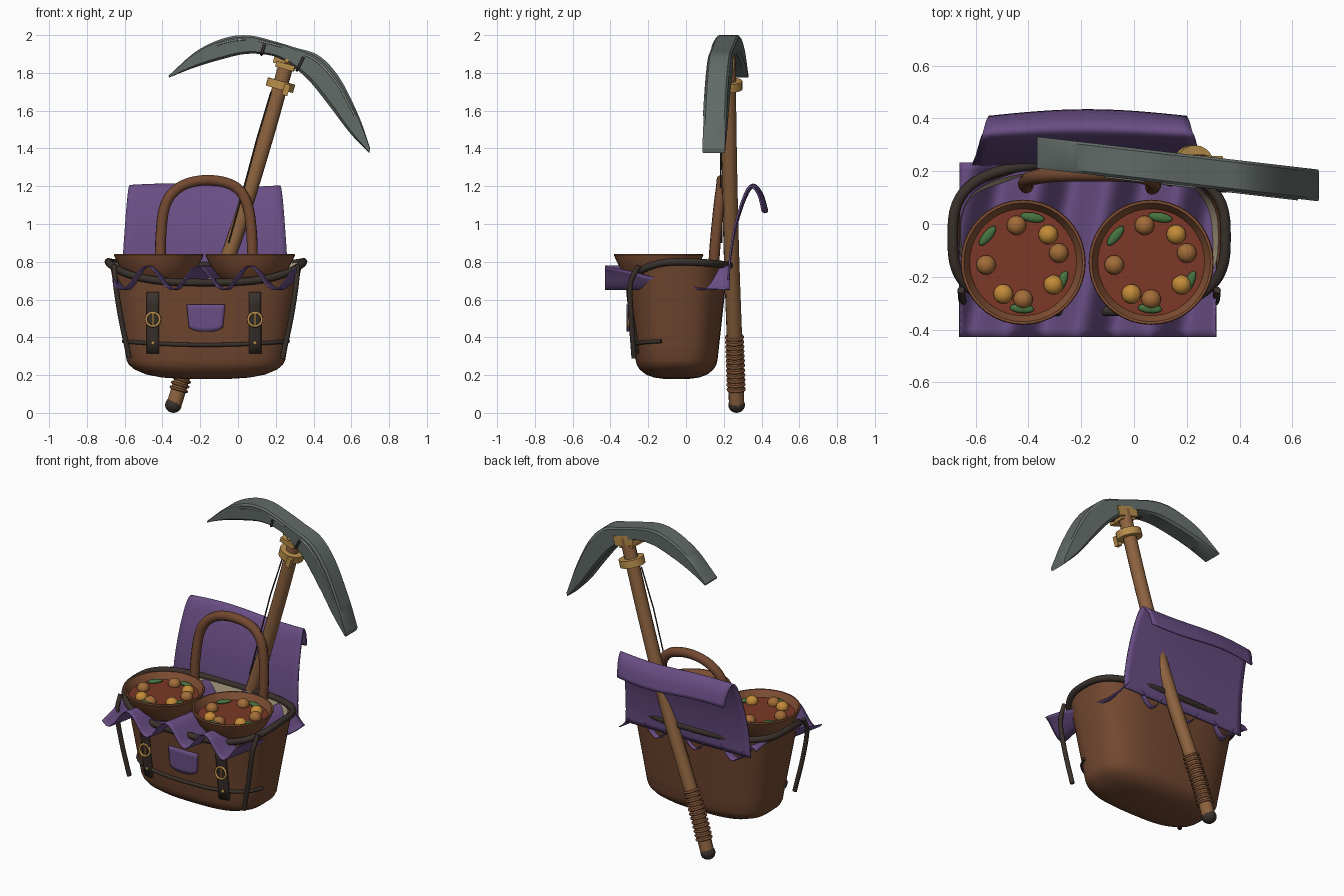
import bpy, bmesh, math
from mathutils import Vector

if "Cube" in bpy.data.objects:
    bpy.data.objects.remove(bpy.data.objects["Cube"])

CX, CY, N = -0.17, -0.05, 3.0


def mat(name, r, g, b):
    m = bpy.data.materials.new(name)
    m.diffuse_color = (r, g, b, 1)
    m.use_nodes = True
    m.node_tree.nodes["Principled BSDF"].inputs["Base Color"].default_value = m.diffuse_color
    return m


LEATHER = mat("leather", .17, .065, .03)
DARK = mat("dark_leather", .04, .03, .024)
PURPLE = mat("purple_cloth", .14, .075, .23)
LINING = mat("lining", .5, .42, .28)
WOOD = mat("wood", .27, .125, .05)
CLAY = mat("clay", .22, .08, .035)
SOUP = mat("soup", .2, .04, .02)
METAL = mat("metal", .12, .145, .135)
PALE = mat("pale_metal", .3, .32, .3)
GOLD = mat("brass", .48, .27, .07)
AMBER = mat("amber", .55, .26, .04)
RUST = mat("rust_orange", .36, .15, .04)
GREEN = mat("leaf_green", .06, .17, .05)


def finish(o, m, angle=40):
    o.data.materials.clear()
    o.data.materials.append(m)
    bpy.ops.object.select_all(action='DESELECT')
    o.select_set(True)
    bpy.context.view_layer.objects.active = o
    bpy.ops.object.shade_smooth_by_angle(angle=math.radians(angle))
    return o


def loft(name, rows, m, closed=True, caps=(True, True), thick=0, angle=40):
    """Skin rows of points; closed rows form rings, open rows form a sheet."""
    bm = bmesh.new()
    vs = [[bm.verts.new(p) for p in r] for r in rows]
    n = len(vs[0])
    for a, b in zip(vs, vs[1:]):
        for i in range(n if closed else n - 1):
            j = (i + 1) % n
            bm.faces.new((a[i], a[j], b[j], b[i]))
    if closed and caps[0]:
        bm.faces.new(vs[0][::-1])
    if closed and caps[1]:
        bm.faces.new(vs[-1])
    bmesh.ops.recalc_face_normals(bm, faces=bm.faces)
    me = bpy.data.meshes.new(name)
    bm.to_mesh(me)
    bm.free()
    o = bpy.data.objects.new(name, me)
    bpy.context.collection.objects.link(o)
    if thick:
        s = o.modifiers.new("thickness", 'SOLIDIFY')
        s.thickness, s.offset = thick, 0
    return finish(o, m, angle)


def smooth_path(pts, k=8):
    """Catmull-Rom resampling."""
    p = [Vector(q) for q in pts]
    p = [2 * p[0] - p[1]] + p + [2 * p[-1] - p[-2]]
    out = []
    for a, b, c, d in zip(p, p[1:], p[2:], p[3:]):
        for i in range(k):
            t = i / k
            out.append(.5 * (2 * b + (c - a) * t + (2 * a - 5 * b + 4 * c - d) * t * t
                             + (3 * b - a - 3 * c + d) * t ** 3))
    return out + [p[-2]]


def tube(name, pts, r, m, cyclic=False):
    cu = bpy.data.curves.new(name, 'CURVE')
    cu.dimensions, cu.bevel_depth, cu.bevel_resolution, cu.use_fill_caps = '3D', r, 3, True
    s = cu.splines.new('POLY')
    s.points.add(len(pts) - 1)
    for q, p in zip(s.points, pts):
        q.co = (*p, 1)
    s.use_cyclic_u = cyclic
    o = bpy.data.objects.new(name, cu)
    bpy.context.collection.objects.link(o)
    bpy.ops.object.select_all(action='DESELECT')
    o.select_set(True)
    bpy.context.view_layer.objects.active = o
    bpy.ops.object.convert(target='MESH')
    return finish(bpy.context.object, m, 60)


def ball(name, loc, scale, m, rot=(0, 0, 0)):
    bpy.ops.mesh.primitive_uv_sphere_add(segments=20, ring_count=12, radius=1, location=loc, rotation=rot)
    o = bpy.context.object
    o.name, o.scale = name, scale
    return finish(o, m, 60)


def box(name, loc, size, m, rot=(0, 0, 0)):
    bpy.ops.mesh.primitive_cube_add(size=1, location=loc, rotation=rot)
    o = bpy.context.object
    o.name, o.scale = name, size
    return finish(o, m)


def torus(name, loc, R, r, m, rot):
    bpy.ops.mesh.primitive_torus_add(location=loc, rotation=rot, major_radius=R, minor_radius=r,
                                     major_segments=24, minor_segments=8)
    bpy.context.object.name = name
    return finish(bpy.context.object, m, 60)


# Basket body: superellipse rings with a domed base and a rim that dips in front
def half(z):
    t = (z - .28) / .52
    return .42 + .09 * t, .217 + .055 * t


def ring(hx, hy, zf, k=64):
    out = []
    for i in range(k):
        a = 2 * math.pi * i / k
        c, s = math.cos(a), math.sin(a)
        f = lambda v: math.copysign(abs(v) ** (2 / N), v)
        out.append((CX + hx * f(c), CY + hy * f(s), zf(c, s)))
    return out


def rim_z(c, s):
    return .80 - (.11 if s < 0 else .02) * abs(s) ** 1.5


def wall(t, inset=0):
    hx, hy = half(.28 + .52 * t)
    return ring(hx - inset, hy - inset, lambda c, s: .28 + (rim_z(c, s) - .28) * t)


def front_y(x, z, off=0):
    hx, hy = half(z)
    return CY - hy * (1 - abs((x - CX) / hx) ** N) ** (1 / N) - off


base = [ring(.42 * k, .217 * k, lambda c, s, z=z: z)
        for k, z in ((.3, .18), (.55, .187), (.75, .203), (.9, .23), (.97, .255))]
loft("basket_body", base + [wall(i / 6) for i in range(7)], LEATHER, caps=(True, False))
loft("basket_lining", [wall(i / 6, .02) for i in range(7)], LINING, caps=(True, False))
tube("basket_rim", ring(.517, .28, rim_z), .02, DARK, True)

# Carrying handle
tube("basket_handle", smooth_path([(-.405, .14, .68), (-.41, .155, .9), (-.385, .175, 1.1), (-.3, .188, 1.2),
     (-.16, .19, 1.232), (-.02, .188, 1.2), (.05, .175, 1.1), (.075, .155, .9), (.07, .14, .68)]), .029, LEATHER)

# Rippled cloth lying over the basket
rows = []
for j in range(25):
    y = -.428 + .66 * j / 24
    row = []
    for i in range(73):
        x = -.66 + .97 * i / 72
        w = math.cos(2 * math.pi * (x + .62 - .2 * (y + .43)) / .27)
        row.append((x, y, .715 - .062 * w))
    rows.append(row)
loft("draped_cloth", rows, PURPLE, closed=False, thick=.006, angle=60)

# Tall back flap curling over at the top
prof = smooth_path([(.225, .70, .44), (.232, .82, .435), (.255, .97, .425), (.29, 1.1, .415), (.325, 1.185, .405),
                    (.352, 1.198, .395), (.385, 1.15, .385), (.405, 1.07, .375)], 4)
rows = []
for k, (y, z, h) in enumerate(prof):
    f = k / (len(prof) - 1)
    rows.append([(-.175 + h * u, y + .025 * f * math.cos(u * 1.57), z + .012 * f * math.sin(-3 * u))
                 for u in [i / 12 - 1 for i in range(25)]])
loft("back_flap", rows, PURPLE, closed=False, thick=.01, angle=60)

# Bowls of soup with dumplings and leaves
balls = [(-.025, .14, 0), (.095, .105, 1), (.135, .035, 0), (-.14, -.01, 0), (-.075, -.12, 1), (0, -.14, 0), (.115, -.085, 1)]
leaves = [(.035, .17, -10), (-.135, .1, 50), (.145, -.075, 65), (-.005, -.175, -5)]
for side, bx in (("left", -.42), ("right", .065)):
    circ = lambda r, z: [(bx + r * math.cos(a * math.pi / 20), -.145 + r * math.sin(a * math.pi / 20), z) for a in range(40)]
    loft(side + "_bowl", [circ(*p) for p in ((.1, .67), (.15, .7), (.2, .76), (.226, .81), (.237, .835), (.234, .842),
                                             (.225, .842), (.215, .825), (.195, .785))], CLAY)
    loft(side + "_soup", [circ(.205, .797), circ(.203, .8)], SOUP)
    for dx, dy, c in balls:
        ball(side + "_dumpling", (bx + dx, -.145 + dy, .808), (.037, .037, .034), AMBER if c else RUST)
    for dx, dy, a in leaves:
        ball(side + "_leaf", (bx + dx, -.145 + dy, .81), (.046, .018, .012), GREEN, (0, 0, math.radians(a)))

# Front straps with buckle rings and rivets
for side, sx in (("left", -.45), ("right", .09)):
    rows = [[(sx + d, front_y(sx + d, z, .012), z) for d in (-.031, -.015, 0, .015, .031)]
            for z in [.315 + .325 * i / 5 for i in range(6)]]
    loft(side + "_strap", rows, DARK, closed=False, thick=.018)
    y = front_y(sx, .5, .028)
    torus(side + "_buckle", (sx, y, .495), .036, .007, GOLD, (math.radians(84), 0, 0))
    box(side + "_buckle_pin", (sx, y, .495), (.008, .012, .07), GOLD)
    ball(side + "_rivet", (sx, front_y(sx, .37, .022), .37), (.01, .008, .01), GOLD)

# Front patch with a rounded lower edge
rows = []
for i in range(7):
    v = i / 6
    rows.append([(CX + u * (.102 - .012 * (1 - v)), front_y(CX + u * .1, .5, .016),
                  .43 + .022 * abs(u) ** 3 * (1 - v) + .145 * v) for u in [k / 5 - 1 for k in range(11)]])
loft("front_patch", rows, PURPLE, closed=False, thick=.02)

# Lower cord wrapping the front, and loose side cords
band = [CX + .405 * math.sin(math.pi / 2 * (k / 16 - 1)) for k in range(33)]
tube("lower_cord", [(-.605, -.13, .38)] + [(x, front_y(x, .37, .006), .36 + .1 * (x - CX) ** 2) for x in band]
     + [(.265, -.13, .38)], .011, DARK)
for s, side in ((-1, "left"), (1, "right")):
    tube(side + "_side_cord", smooth_path([(CX + s * .485, -.25, .78), (CX + s * .478, -.295, .68),
         (CX + s * .45, -.29, .5), (CX + s * .405, -.275, .29)]), .014, DARK)

# Tool shaft, pommel, grip wraps, loose strand
shaft = smooth_path([(-.34, .268, .04), (-.255, .26, .3), (-.04, .24, .86), (.13, .228, 1.4), (.265, .222, 1.88)], 10)
tube("tool_shaft", shaft, .041, WOOD)
ball("shaft_pommel", (-.342, .268, .042), (.044, .044, .042), DARK)


def on_shaft(z):
    for a, b in zip(shaft, shaft[1:]):
        if a.z <= z <= b.z:
            return a.lerp(b, (z - a.z) / (b.z - a.z)), (b - a).to_track_quat('Z', 'Y').to_euler()


for i in range(12):
    p, e = on_shaft(.125 + .025 * i)
    torus("grip_wrap", p, .043, .008, LEATHER, e)
tube("loose_strand", [(.175, .2, 1.7), (.1, .185, 1.45), (.02, .185, 1.15), (-.05, .19, .9)], .004, DARK)

# Brass collar and head fittings
p, e = on_shaft(1.735)
bpy.ops.mesh.primitive_cylinder_add(vertices=24, radius=.075, depth=.045, location=p, rotation=e)
bpy.context.object.name = "brass_collar"
finish(bpy.context.object, GOLD)
box("collar_knot", p + Vector((.03, -.07, -.025)), (.03, .03, .06), GOLD, (0, .3, 0))
p, e = on_shaft(1.865)
box("head_socket", p, (.075, .14, .06), GOLD, e)
box("head_wedge", p + Vector((-.01, -.03, -.03)), (.11, .1, .03), GOLD, e)
ball("socket_rivet", p + Vector((0, -.075, 0)), (.015, .012, .015), GOLD)

# Curved tool head: outer and inner edges skinned with a chamfered section
outer = smooth_path([(-.368, 0, 1.785), (-.22, 0, 1.915), (-.07, 0, 1.985), (.06, 0, 1.998), (.2, 0, 1.965), (.3, 0, 1.935),
                     (.43, 0, 1.89), (.54, 0, 1.77), (.64, 0, 1.57), (.70, 0, 1.4)])
inner = smooth_path([(-.365, 0, 1.775), (-.24, 0, 1.825), (-.1, 0, 1.868), (.04, 0, 1.9), (.17, 0, 1.893), (.26, 0, 1.855),
                     (.37, 0, 1.765), (.48, 0, 1.63), (.59, 0, 1.485), (.695, 0, 1.375)])


def head_pt(a, b, t, d):
    q = a.lerp(b, t)
    return Vector((q.x, .222 - .117 * (q.x - .05) + d, q.z))


sect = [(0, -.05), (.1, -.06), (.88, -.06), (1, -.045), (1, .045), (.88, .06), (.1, .06), (0, .05)]
loft("tool_head", [[head_pt(a, b, t, d) for t, d in sect] for a, b in zip(outer, inner)], METAL, angle=30)
for name, i0, i1 in (("left_highlight", 27, 36), ("far_left_highlight", 14, 24), ("right_highlight", 44, 64)):
    tube(name, [head_pt(outer[i], inner[i], .22, -.061) for i in range(i0, i1)], .005, PALE)
for name, i in (("left_head_band", 29), ("right_head_band", 44)):
    tube(name, [head_pt(outer[i], inner[i], t, -.061) for t in (.35, .5, .7, .88)]
         + [head_pt(outer[i], inner[i], 1.02, .0)], .008, DARK)
